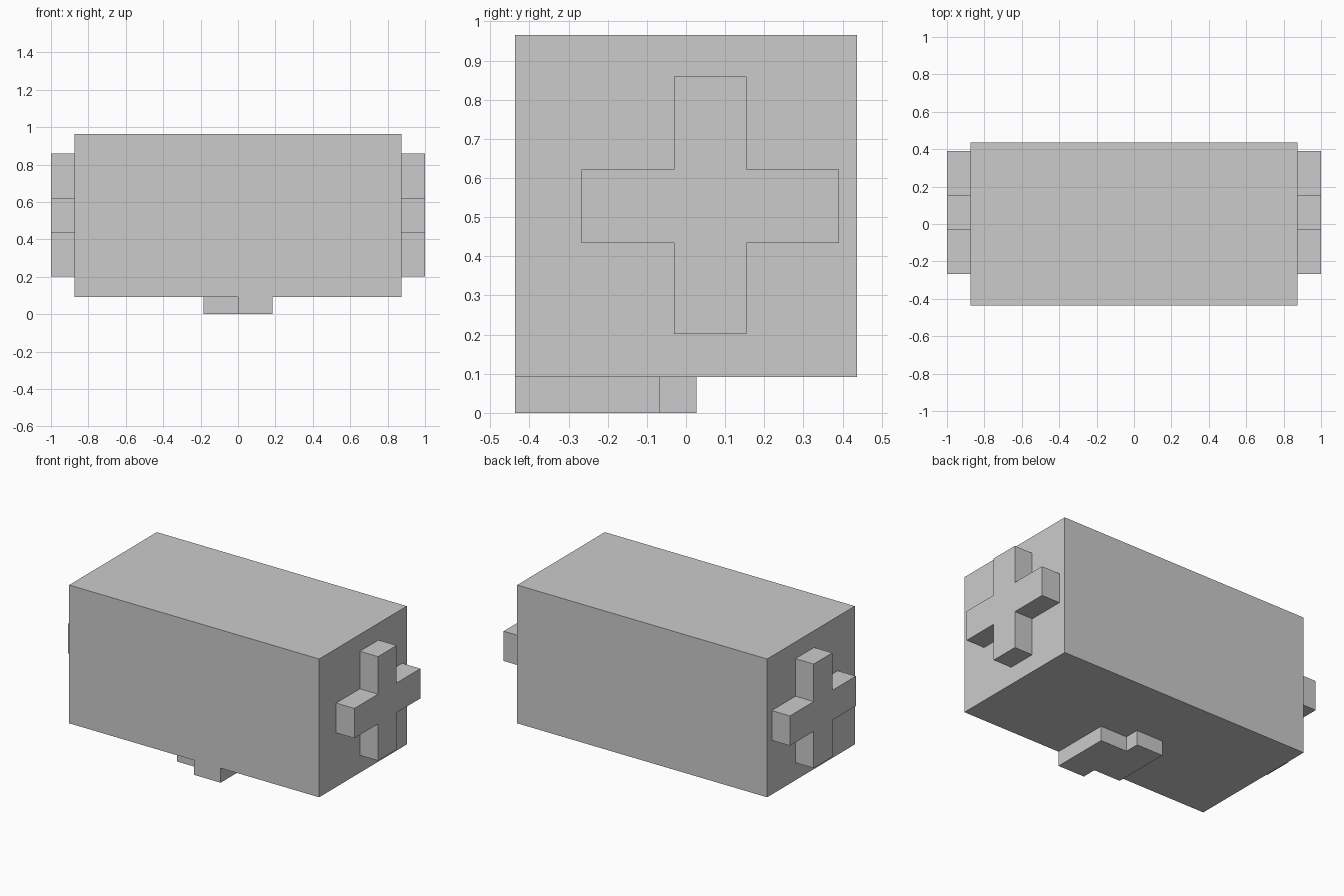
import bpy, bmesh
from mathutils import Vector

if "Cube" in bpy.data.objects:
    bpy.data.objects.remove(bpy.data.objects["Cube"])


def prism(name, profile, direction):
    """Extrude a flat polygon along a direction into a closed solid."""
    bm = bmesh.new()
    face = bm.faces.new([bm.verts.new(p) for p in profile])
    res = bmesh.ops.extrude_face_region(bm, geom=[face], use_keep_orig=True)
    verts = [g for g in res["geom"] if isinstance(g, bmesh.types.BMVert)]
    bmesh.ops.translate(bm, verts=verts, vec=Vector(direction))
    bmesh.ops.recalc_face_normals(bm, faces=bm.faces)
    mesh = bpy.data.meshes.new(name)
    bm.to_mesh(mesh)
    bm.free()
    obj = bpy.data.objects.new(name, mesh)
    bpy.context.collection.objects.link(obj)
    return obj


BODY_X, BODY_Y = 0.873, 0.437
BASE_Z, TOP_Z = 0.092, 0.965

# Main box
prism("body", [(-BODY_X, -BODY_Y, BASE_Z), (BODY_X, -BODY_Y, BASE_Z),
               (BODY_X, BODY_Y, BASE_Z), (-BODY_X, BODY_Y, BASE_Z)],
      (0, 0, TOP_Z - BASE_Z))

# Plus-shaped bosses on both ends
y0, y1, y2, y3 = -0.267, -0.031, 0.154, 0.391
z0, z1, z2, z3 = 0.202, 0.434, 0.622, 0.859
plus = [(y1, z0), (y2, z0), (y2, z1), (y3, z1), (y3, z2), (y2, z2),
        (y2, z3), (y1, z3), (y1, z2), (y0, z2), (y0, z1), (y1, z1)]
for side, label in ((1, "right"), (-1, "left")):
    prism(f"{label}_plus", [(side * BODY_X, y, z) for y, z in plus],
          (side * (1 - BODY_X), 0, 0))

# Stepped foot: two equal strips, the left one set further back
foot = [(0, -BODY_Y), (0.185, -BODY_Y), (0.185, -0.066), (0, -0.066),
        (0, 0.027), (-0.185, 0.027), (-0.185, -0.345), (0, -0.345)]
prism("foot", [(x, y, 0) for x, y in foot], (0, 0, BASE_Z))
